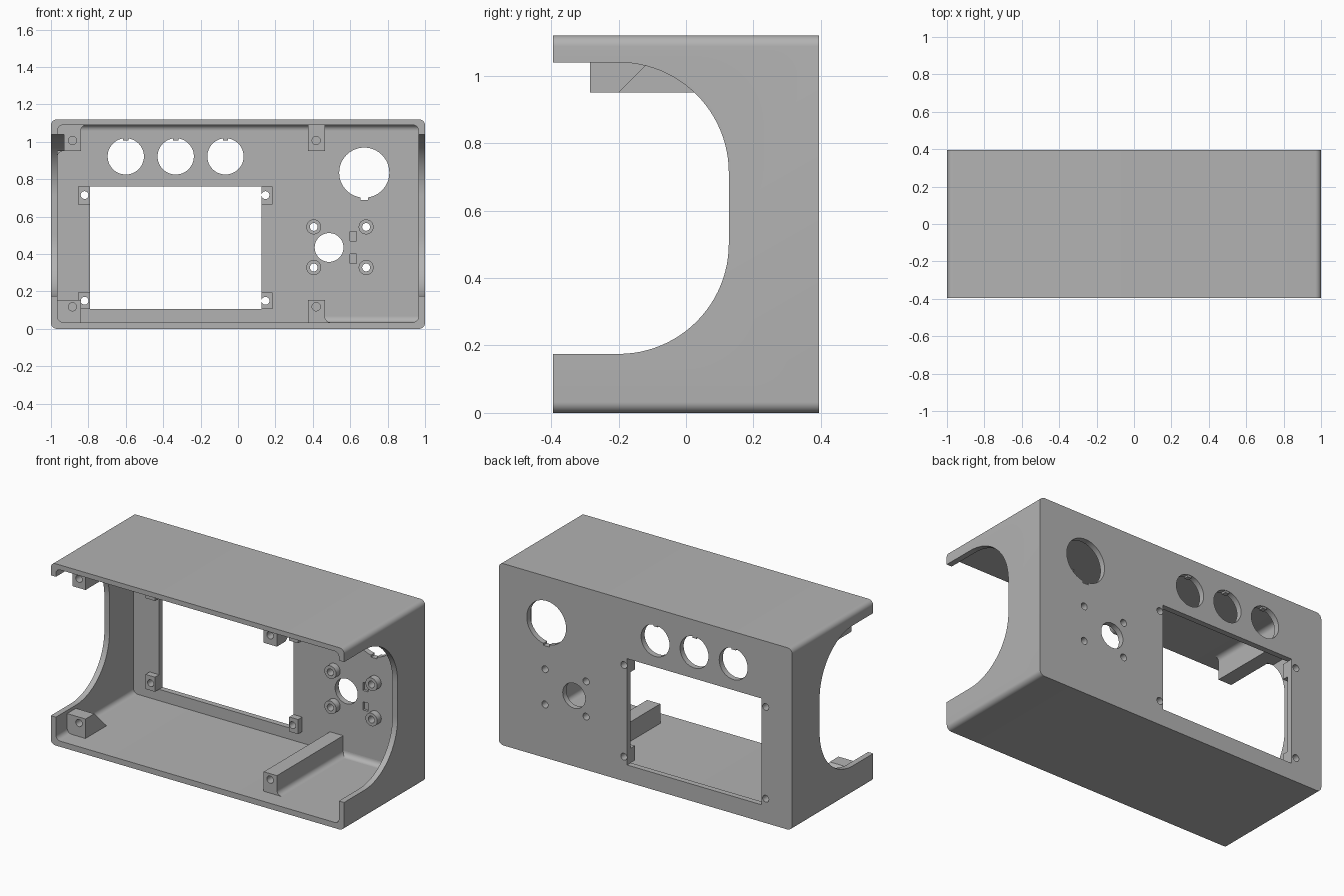
import bpy, bmesh, math

if "Cube" in bpy.data.objects:
    bpy.data.objects.remove(bpy.data.objects["Cube"])

grey = bpy.data.materials.new("plain grey")
grey.use_nodes = True
COLOUR = (0.45, 0.45, 0.45, 1)
grey.diffuse_color = COLOUR
grey.node_tree.nodes["Principled BSDF"].inputs["Base Color"].default_value = COLOUR

BACK, INNER = 0.395, 0.36        # outer and inner face of the back wall
LEFT, FLOOR, CEIL = 0.965, 0.035, 1.09
POST_FRONT = -0.285
parts = []


def prism(name, pts, a, b, axis="y", part=True):
    """Extrude a profile: (x, z) points along y, or (y, z) points along x."""
    bm = bmesh.new()
    place = (lambda p, d: (p[0], d, p[1])) if axis == "y" else (lambda p, d: (d, p[0], p[1]))
    rings = [[bm.verts.new(place(p, d)) for p in pts] for d in (a, b)]
    bm.faces.new(rings[0])
    bm.faces.new(rings[1][::-1])
    for i in range(len(pts)):
        j = (i + 1) % len(pts)
        bm.faces.new((rings[0][i], rings[1][i], rings[1][j], rings[0][j]))
    bmesh.ops.recalc_face_normals(bm, faces=bm.faces)
    mesh = bpy.data.meshes.new(name)
    bm.to_mesh(mesh)
    bm.free()
    mesh.materials.append(grey)
    obj = bpy.data.objects.new(name, mesh)
    bpy.context.collection.objects.link(obj)
    if part:
        parts.append(obj)
    else:
        obj.hide_render = True
    return obj


def arc(cx, cz, r, start, end, n):
    angles = [math.radians(start + (end - start) * i / n) for i in range(n + 1)]
    return [(cx + r * math.cos(t), cz + r * math.sin(t)) for t in angles]


def circle(cx, cz, r, n=48):
    return arc(cx, cz, r, 0, 360, n)[:-1]


def rect(x0, x1, z0, z1):
    return [(x0, z0), (x1, z0), (x1, z1), (x0, z1)]


def rounded(x0, x1, z0, z1, r):
    return (arc(x1 - r, z1 - r, r, 0, 90, 8) + arc(x0 + r, z1 - r, r, 90, 180, 8)
            + arc(x0 + r, z0 + r, r, 180, 270, 8) + arc(x1 - r, z0 + r, r, 270, 360, 8))


def cove(cx, cz, sx, sz, r=0.03):
    """Concave fillet profile filling the corner at (cx, cz)."""
    curve = arc(0, 0, r, 0, 90, 8)
    return [(cx, cz)] + [(cx + sx * (r - u), cz + sz * (r - v)) for u, v in curve]


def cut(obj, pts, a, b, axis="y"):
    cutter = prism("cutter", pts, a, b, axis, part=False)
    mod = obj.modifiers.new("cut", "BOOLEAN")
    mod.operation, mod.solver, mod.object = "DIFFERENCE", "EXACT", cutter
    bpy.context.view_layer.objects.active = obj
    bpy.ops.object.modifier_apply(modifier=mod.name)
    bpy.data.objects.remove(cutter)


# Open-fronted shell with arched side openings
shell = prism("shell", rounded(-1, 1, 0, 1.12, 0.032), -BACK, BACK)
cut(shell, rounded(-LEFT, LEFT, FLOOR, CEIL, 0.03), -0.5, INNER)
opening = ([(-0.5, 0.175)] + arc(-0.2, 0.502, 0.327, -90, 0, 24)
           + arc(-0.2, 0.713, 0.327, 0, 90, 24) + [(-0.5, 1.04)])
for side in (-1, 1):
    cut(shell, opening, side * 0.93, side * 1.1, "x")


def panel_hole(pts):
    cut(shell, pts, 0.3, 0.5)


# Screen window with drilled corner bosses
panel_hole(rect(-0.79, 0.125, 0.105, 0.76))
for x0, x1, hx in ((-0.855, -0.79, -0.82), (0.125, 0.185, 0.147)):
    for z0, z1, hz in ((0.105, 0.195, 0.15), (0.665, 0.76, 0.715)):
        boss = prism("screen_boss", rect(x0, x1, z0, z1), INNER - 0.04, INNER)
        cut(boss, circle(hx, hz, 0.021, 24), 0.2, 0.5)
        panel_hole(circle(hx, hz, 0.021, 24))

# Row of three button holes with small key tabs
for x in (-0.6, -0.333, -0.067):
    panel_hole(circle(x, 0.922, 0.097))
    prism("button_key", rect(x - 0.014, x + 0.014, 1.007, 1.025), INNER + 0.003, BACK - 0.003)

# Large round socket hole with a key slot
panel_hole(circle(0.675, 0.835, 0.134, 64))
panel_hole(rect(0.655, 0.695, 0.69, 0.75))

# Control hole, ring standoffs and two shallow pockets
panel_hole(circle(0.487, 0.435, 0.077))
for x in (0.405, 0.685):
    for z in (0.328, 0.545):
        ring = prism("ring_standoff", circle(x, z, 0.04, 32), INNER - 0.04, INNER)
        cut(ring, circle(x, z, 0.021, 24), 0.2, 0.5)
        panel_hole(circle(x, z, 0.021, 24))
for z in (0.35, 0.47):
    cut(shell, rect(0.6, 0.633, z, z + 0.05), 0.3, INNER + 0.015)

# Full-depth screw rails
upper_rail = prism("upper_right_rail", rect(-0.98, -0.84, 0.95, 1.1), POST_FRONT, 0.37)
cut(upper_rail, opening, -1.1, -0.93, "x")
lower_rail = prism("lower_left_rail", rect(0.375, 0.465, 0.02, 0.155), POST_FRONT, 0.37)

# Short screw posts with sloping backs
lower_post = prism("lower_right_post", [
    (POST_FRONT, 0.02), (POST_FRONT, 0.155), (-0.2, 0.155), (-0.08, FLOOR), (-0.08, 0.02)],
    -0.98, -0.84, "x")
upper_post = prism("upper_left_post", [
    (POST_FRONT, 1.1), (POST_FRONT, 0.95), (-0.2, 0.95), (-0.06, CEIL), (-0.06, 1.1)],
    0.375, 0.465, "x")

# Blind screw holes
for post, x, z in ((upper_rail, -0.885, 1.007), (upper_post, 0.418, 1.007),
                   (lower_post, -0.885, 0.118), (lower_rail, 0.418, 0.118)):
    cut(post, circle(x, z, 0.022, 24), -0.4, POST_FRONT + 0.07)

# Concave fillets in the inner corners
prism("ceiling_fillet", cove(INNER, CEIL, -1, -1), -0.84, LEFT, "x")
prism("floor_fillet", cove(INNER, FLOOR, -1, 1), 0.465, LEFT, "x")
prism("upper_rail_fillet", cove(-0.84, CEIL, 1, -1), POST_FRONT, INNER)
prism("upper_rail_wall_fillet", cove(-LEFT, 0.95, 1, -1), 0.13, INNER)
prism("lower_rail_fillet", cove(0.465, FLOOR, 1, 1), POST_FRONT, INNER)

# Smooth the curves, keep the edges sharp
bpy.ops.object.select_all(action="DESELECT")
for obj in parts:
    obj.select_set(True)
bpy.context.view_layer.objects.active = shell
bpy.ops.object.shade_smooth_by_angle(angle=math.radians(30))
